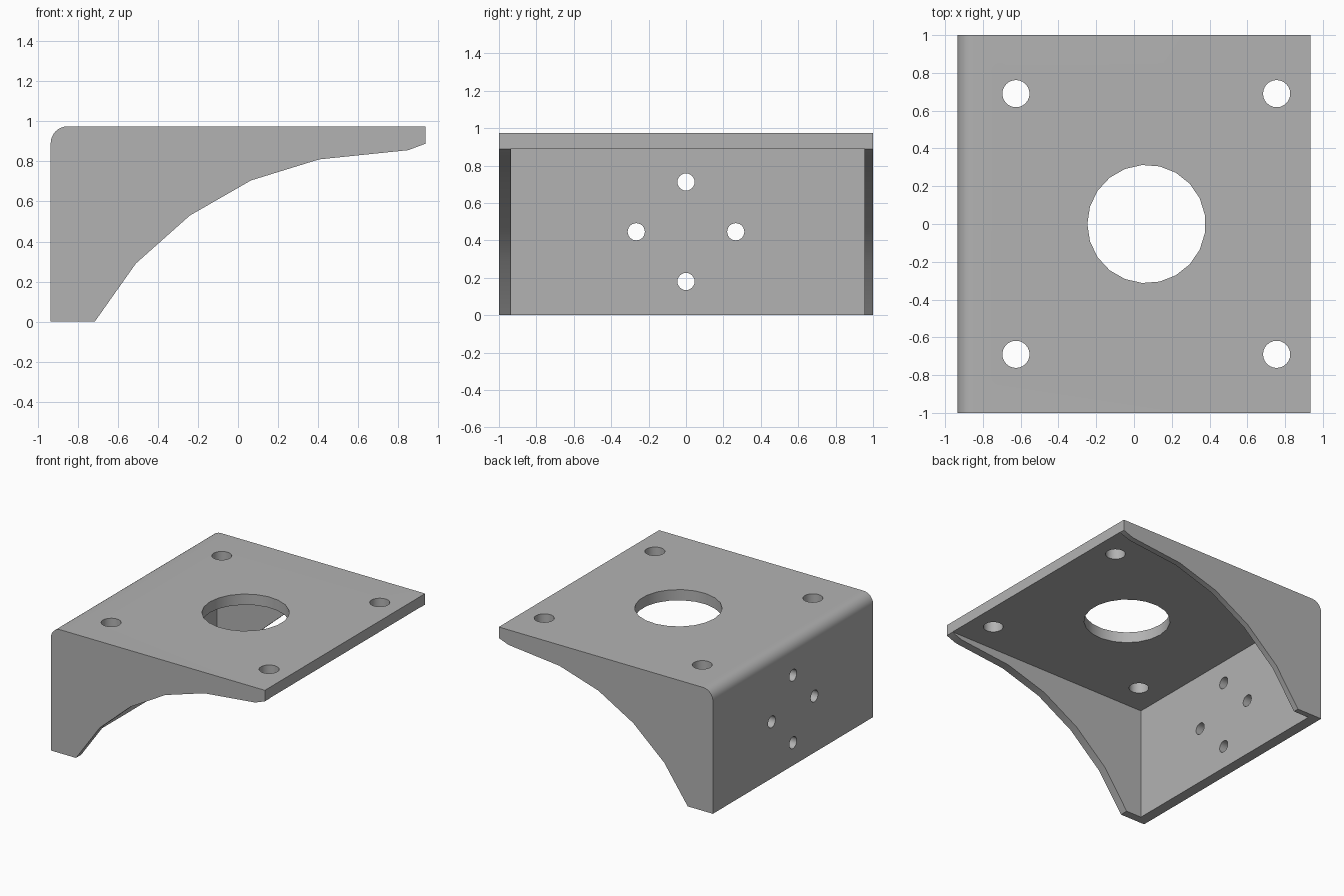
import bpy, bmesh, math
from mathutils import Matrix

cube = bpy.data.objects.get("Cube")
if cube:
    bpy.data.objects.remove(cube, do_unlink=True)

BACK, TIP, TOP, THICK = -0.935, 0.935, 0.975, 0.085
PLATE_UNDER = TOP - THICK

grey = bpy.data.materials.new("plain grey")
grey.use_nodes = True
colour = (0.448, 0.448, 0.448, 1.0)
grey.diffuse_color = colour
grey.node_tree.nodes["Principled BSDF"].inputs["Base Color"].default_value = colour


def add_object(name, bm):
    bmesh.ops.recalc_face_normals(bm, faces=bm.faces)
    mesh = bpy.data.meshes.new(name)
    bm.to_mesh(mesh)
    bm.free()
    mesh.materials.append(grey)
    obj = bpy.data.objects.new(name, mesh)
    bpy.context.collection.objects.link(obj)
    return obj


def add_cylinder(bm, place, radius, depth, sides, turn):
    bmesh.ops.create_cone(bm, cap_ends=True, segments=sides, radius1=radius,
                          radius2=radius, depth=depth,
                          matrix=Matrix.Translation(place) @ turn)


def cut(target, cutter):
    cutter.hide_render = True
    mod = target.modifiers.new("cut", 'BOOLEAN')
    mod.operation, mod.solver, mod.object = 'DIFFERENCE', 'EXACT', cutter
    bpy.context.view_layer.objects.active = target
    bpy.ops.object.modifier_apply(modifier=mod.name)
    bpy.data.objects.remove(cutter, do_unlink=True)


# Side profile: rounded top corner and curved lower edge, extruded across y
under_curve = [(-0.715, 0), (-0.51, 0.29), (-0.24, 0.53), (0.065, 0.705),
               (0.405, 0.81), (0.85, 0.856), (TIP, 0.888)]
fillet = []
for i in range(9):
    a = math.pi / 2 * (1 + i / 8)
    fillet.append((BACK + THICK + THICK * math.cos(a),
                   PLATE_UNDER + THICK * math.sin(a)))
profile = [(BACK, 0)] + under_curve + [(TIP, TOP)] + fillet

bm = bmesh.new()
face = bm.faces.new([bm.verts.new((x, -1, z)) for x, z in profile])
grown = bmesh.ops.extrude_face_region(bm, geom=[face])
bmesh.ops.translate(bm, vec=(0, 2, 0),
                    verts=[v for v in grown["geom"] if isinstance(v, bmesh.types.BMVert)])
bracket = add_object("mounting_bracket", bm)

# Hollow between the two side gussets
bm = bmesh.new()
low, high = (BACK + THICK, -0.935, -1), (2, 0.955, PLATE_UNDER)
bmesh.ops.create_cube(bm, size=1)
for v in bm.verts:
    v.co = [b if c > 0 else a for a, b, c in zip(low, high, v.co)]
cut(bracket, add_object("hollow_cutter", bm))

# Holes through the top plate
bm = bmesh.new()
flip = Matrix.Rotation(math.pi / 2, 4, 'Z')
add_cylinder(bm, (0.066, 0, TOP), 0.313, 0.4, 21, flip)
for x in (-0.625, 0.755):
    for y in (-0.69, 0.69):
        add_cylinder(bm, (x, y, TOP), 0.072, 0.4, 24, Matrix())
cut(bracket, add_object("plate_hole_cutter", bm))

# Four holes through the wall
bm = bmesh.new()
sideways = Matrix.Rotation(math.pi / 2, 4, 'Y')
for i in range(4):
    a = i * math.pi / 2
    add_cylinder(bm, (BACK, 0.266 * math.cos(a), 0.446 + 0.266 * math.sin(a)),
                 0.046, 0.4, 24, sideways)
cut(bracket, add_object("wall_hole_cutter", bm))

bpy.ops.object.select_all(action='DESELECT')
bracket.select_set(True)
bpy.context.view_layer.objects.active = bracket
bpy.ops.object.shade_smooth_by_angle(angle=math.radians(30))
